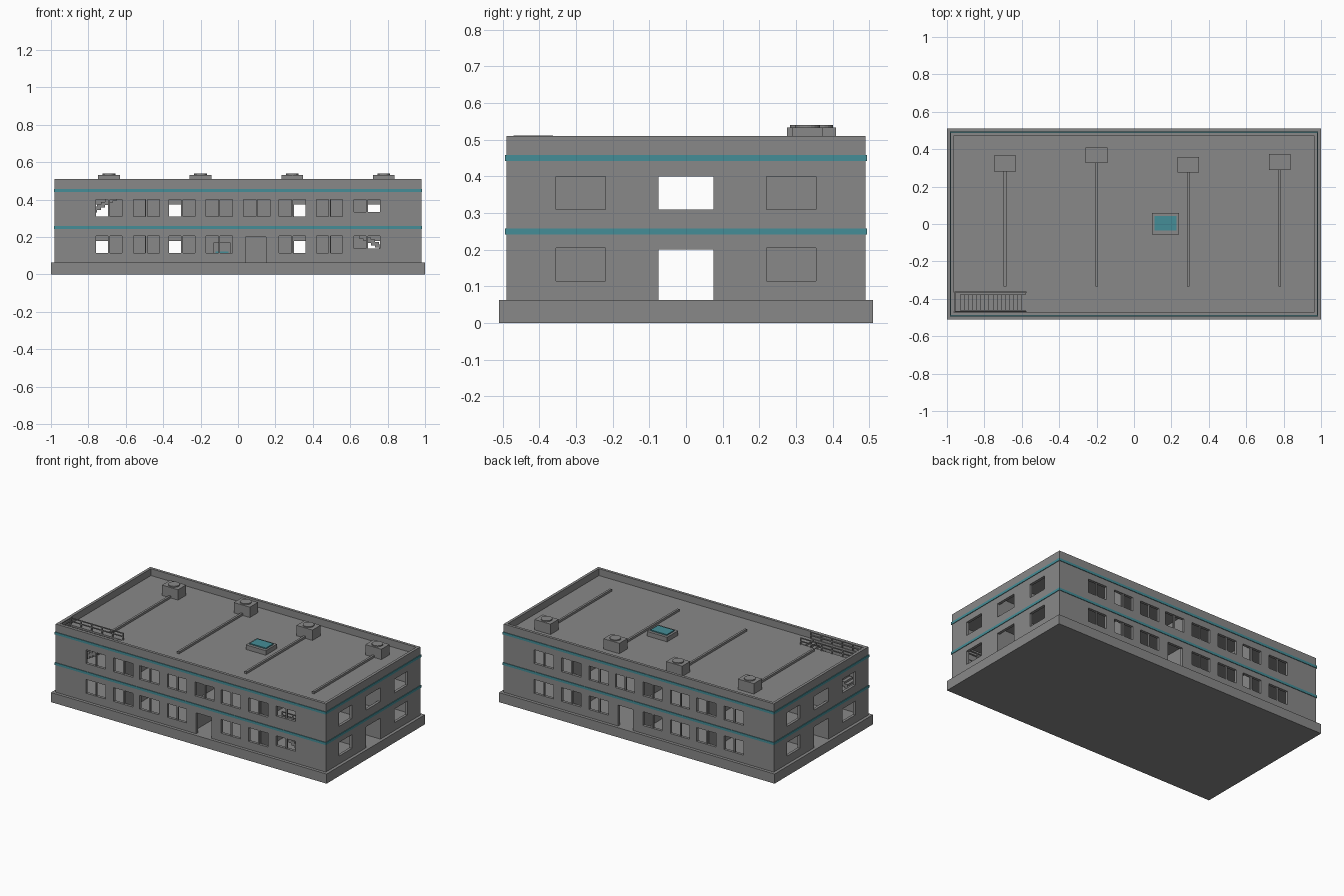
import bpy, bmesh
from mathutils import Vector

cube = bpy.data.objects.get("Cube")
if cube:
    bpy.data.objects.remove(cube, do_unlink=True)


def material(name, rgb):
    m = bpy.data.materials.new(name)
    m.use_nodes = True
    m.diffuse_color = (*rgb, 1)
    m.node_tree.nodes["Principled BSDF"].inputs["Base Color"].default_value = (*rgb, 1)
    return m


GREY = material("concrete_grey", (0.25, 0.25, 0.25))
TEAL = material("trim_teal", (0.06, 0.27, 0.31))


def make(name, bm, mat):
    mesh = bpy.data.meshes.new(name)
    bmesh.ops.recalc_face_normals(bm, faces=bm.faces)
    bm.to_mesh(mesh)
    bm.free()
    mesh.materials.append(mat)
    ob = bpy.data.objects.new(name, mesh)
    bpy.context.collection.objects.link(ob)
    return ob


def add_box(bm, x, y, z):
    """Append a box given its three (low, high) ranges."""
    verts = bmesh.ops.create_cube(bm, size=1)["verts"]
    for v in verts:
        v.co = Vector([(a + b) / 2 + c * (b - a) for c, (a, b) in zip(v.co, (x, y, z))])


def boxes(name, ranges, mat=GREY):
    bm = bmesh.new()
    for r in ranges:
        add_box(bm, *r)
    return make(name, bm, mat)


def panel(name, axis, pos, u, v, holes, thick):
    """Flat panel square to an axis, with rectangular holes (u0, u1, v0, v1)."""
    us = sorted({*u, *(h[0] for h in holes), *(h[1] for h in holes)})
    vs = sorted({*v, *(h[2] for h in holes), *(h[3] for h in holes)})
    bm = bmesh.new()
    cache = {}

    def vert(a, b):
        if (a, b) not in cache:
            co = [a, b]
            co.insert(axis, pos)
            cache[a, b] = bm.verts.new(co)
        return cache[a, b]

    for a, b in zip(us, us[1:]):
        for c, d in zip(vs, vs[1:]):
            mu, mv = (a + b) / 2, (c + d) / 2
            if not any(h[0] < mu < h[1] and h[2] < mv < h[3] for h in holes):
                bm.faces.new([vert(a, c), vert(b, c), vert(b, d), vert(a, d)])
    ob = make(name, bm, GREY)
    mod = ob.modifiers.new("thickness", "SOLIDIFY")
    mod.thickness = thick
    mod.offset = 0
    return ob


# Main levels
BASE, FLOOR, ROOF, TOP = 0.063, 0.26, 0.465, 0.51
X, Y, T = 0.98, 0.49, 0.018
WINDOW = {0: (0.115, 0.205), 1: (0.31, 0.40)}

boxes("base_slab", [((-1, 1), (-0.51, 0.51), (0, BASE))])

# Long walls with rows of windows, a door and mullions
centres = [-0.69, -0.49, -0.30, -0.10, 0.10, 0.29, 0.49, 0.69]
for side, label in ((-1, "front"), (1, "back")):
    holes, mullions = [], []
    y = side * (Y - T / 2)
    for level, (lo, hi) in WINDOW.items():
        for i, c in enumerate(centres):
            if level == 0 and i == 4:
                holes.append((0.04, 0.15, BASE, 0.20))
                continue
            sill = lo + 0.025 if side < 0 and i == 7 else lo
            holes.append((c - 0.07, c + 0.07, sill, hi))
            mullions.append(((c - 0.005, c + 0.005), (y - 0.005, y + 0.005), (sill, hi)))
    panel(label + "_wall", 1, y, (-X, X), (BASE, TOP), holes, T)
    boxes(label + "_window_mullions", mullions)

# End walls with windows and a corridor opening on each floor
for side, label in ((-1, "right"), (1, "left")):
    holes = [(-0.075, 0.075, BASE, 0.20), (-0.075, 0.075, *WINDOW[1])]
    for lo, hi in WINDOW.values():
        holes += [(-0.355, -0.22, lo, hi), (0.22, 0.355, lo, hi)]
    panel(label + "_wall", 0, side * (X - T / 2), (-Y + T, Y - T), (BASE, TOP), holes, T)

# Corridor walls and room partitions
doors = []
for lo, hi in ((BASE, 0.18), (FLOOR, 0.373)):
    for d in (0.30, 0.69):
        doors += [(d, d + 0.07, lo, hi), (-d - 0.07, -d, lo, hi)]
inner = (-X + T, X - T)
for side, label in ((-1, "front"), (1, "back")):
    panel(label + "_corridor_wall", 1, side * 0.083, inner, (BASE, ROOF - 0.01), doors, 0.014)
    span = sorted((side * 0.09, side * (Y - T)))
    boxes(label + "_partitions",
          [((x - 0.006, x + 0.006), span, (BASE, ROOF - 0.01)) for x in (-0.49, 0, 0.49)])

# Upper floor and roof, each with a stair opening
well = (-0.955, -0.58, -0.468, -0.37)
panel("upper_floor", 2, FLOOR - 0.01, inner, (-Y + T, Y - T),
      [(-well[1], -well[0], well[2], well[3])], 0.02)
panel("roof_deck", 2, ROOF - 0.01, inner, (-Y + T, Y - T), [well], 0.02)


# Stairs and their guard rails; sx mirrors the flight
def stair(name, sx, z0, z1, steps=16):
    def mx(a, b):
        return tuple(sorted((sx * a, sx * b)))
    run, rise = 0.35 / steps, (z1 - z0) / steps
    treads = []
    for i in range(steps):
        x, z = -0.93 + i * run, z0 + (i + 1) * rise
        treads.append((mx(x, x + run), (-0.462, -0.376), (max(z0, z - 0.03), z)))
    boxes(name + "_steps", treads)
    rails, r = [], 0.003
    for h in (0.022, 0.043):
        z = (z1 + h - r, z1 + h + r)
        for y in (-0.468, -0.365):
            rails.append((mx(-0.96, -0.575), (y - r, y + r), z))
        rails.append((mx(-0.96 - r, -0.96 + r), (-0.468, -0.365), z))
    for i in range(6):
        x = -0.957 + i * 0.076
        for y in (-0.468, -0.365):
            rails.append((mx(x - r, x + r), (y - r, y + r), (z1, z1 + 0.043)))
    boxes(name + "_railing", rails)


stair("roof_stair", 1, FLOOR, ROOF)
stair("lower_stair", -1, BASE, FLOOR)

# Teal bands around the building
for z, label in ((0.25, "lower"), (0.45, "upper")):
    zr, p = (z - 0.008, z + 0.008), 0.004
    bands = []
    for s in (-1, 1):
        bands.append(((-X - p, X + p), sorted((s * Y, s * (Y + p))), zr))
        bands.append((sorted((s * X, s * (X + p))), (-Y, Y), zr))
    boxes(label + "_band", bands, TEAL)

# Rooftop cooling units with fans and long pipes
for i, (x, y) in enumerate(((-0.69, 0.323), (-0.20, 0.367), (0.29, 0.317), (0.78, 0.331))):
    bm = bmesh.new()
    add_box(bm, (x - 0.058, x + 0.058), (y - 0.042, y + 0.042), (ROOF, 0.533))
    fan = bmesh.ops.create_cone(bm, cap_ends=True, segments=20, radius1=0.034,
                                radius2=0.034, depth=0.008)["verts"]
    bmesh.ops.translate(bm, verts=fan, vec=(x, y, 0.536))
    make(f"cooling_unit_{i + 1}", bm, GREY)
    boxes(f"roof_pipe_{i + 1}", [((x - 0.007, x + 0.007), (-0.335, y - 0.04), (ROOF, ROOF + 0.014))])

# Skylight
boxes("skylight_curb", [((0.095, 0.24), (-0.055, 0.06), (ROOF, ROOF + 0.03))])
boxes("skylight_pane", [((0.11, 0.228), (-0.036, 0.042), (ROOF + 0.03, ROOF + 0.037))], TEAL)

# Cabinet inside the ground floor
boxes("cabinet", [((-0.13, -0.04), (-0.20, -0.14), (BASE, 0.17))])
boxes("cabinet_trim", [((-0.12, -0.05), (-0.206, -0.20), (0.108, 0.122))], TEAL)
